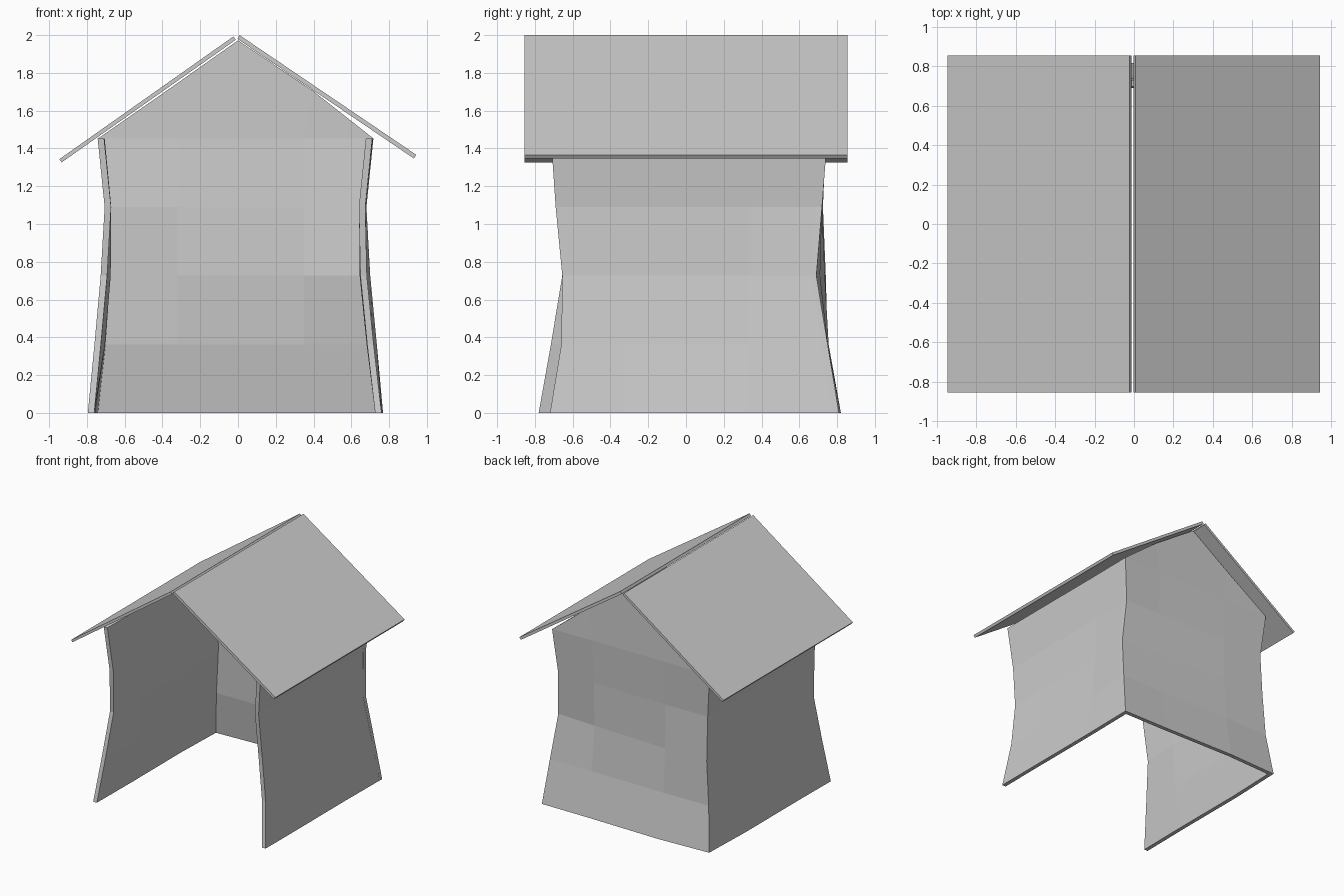
import bpy, bmesh
from mathutils import Vector

if "Cube" in bpy.data.objects:
    bpy.data.objects.remove(bpy.data.objects["Cube"])

Z = [0, 0.363, 0.727, 1.09, 1.453]   # shared row heights of the warped walls
T = 0.034                            # wall thickness


def finish(name, bm):
    bmesh.ops.recalc_face_normals(bm, faces=bm.faces)
    me = bpy.data.meshes.new(name)
    bm.to_mesh(me)
    bm.free()
    ob = bpy.data.objects.new(name, me)
    bpy.context.collection.objects.link(ob)
    return ob


def thicken(bm, offset):
    """Give an open sheet thickness along a vector, closing its rim."""
    keep = bm.faces[:]
    ret = bmesh.ops.extrude_face_region(bm, geom=keep, use_keep_orig=True)
    bmesh.ops.translate(bm, vec=Vector(offset),
                        verts=[g for g in ret["geom"] if isinstance(g, bmesh.types.BMVert)])


def sheet(bm, rows):
    """Grid of quads from rows of points; returns the vertex rows."""
    vs = [[bm.verts.new(p) for p in row] for row in rows]
    for a, b in zip(vs, vs[1:]):
        for i in range(len(a) - 1):
            bm.faces.new((a[i], a[i + 1], b[i + 1], b[i]))
    return vs


def side_wall(name, front_x, mid_x, back_x, front_y, back_y, inward):
    bm = bmesh.new()
    rows = []
    for z, fx, mx, bx, fy, by in zip(Z, front_x, mid_x, back_x, front_y, back_y):
        rows.append([(fx, fy, z), (mx, -0.33, z), (mx, 0.33, z), (bx, by, z)])
    sheet(bm, rows)
    thicken(bm, (inward * T, 0, 0))
    return finish(name, bm)


# outer faces of the back wall at its two ends
left_x = [-0.775, -0.735, -0.71, -0.705, -0.74]
right_x = [0.768, 0.735, 0.70, 0.68, 0.717]
left_y = [0.80, 0.75, 0.74, 0.72, 0.745]
right_y = [0.81, 0.75, 0.69, 0.72, 0.748]

# side walls
side_wall("left_wall", [-0.795, -0.76, -0.727, -0.706, -0.743],
          [-0.79, -0.738, -0.708, -0.705, -0.74], left_x,
          [-0.78, -0.715, -0.655, -0.69, -0.715], [y - 0.015 for y in left_y], 1)
side_wall("right_wall", [0.76, 0.718, 0.682, 0.674, 0.711],
          [0.762, 0.715, 0.678, 0.675, 0.713], right_x,
          [-0.72, -0.66, -0.655, -0.69, -0.715], [y - 0.015 for y in right_y], -1)

# back wall with gable
bm = bmesh.new()
mid_l = [0.82, 0.755, 0.735, 0.725, 0.74]
mid_r = [0.81, 0.75, 0.71, 0.72, 0.74]
rows = []
for z, lx, rx, ly, ml, mr, ry in zip(Z, left_x, right_x, left_y, mid_l, mid_r, right_y):
    rows.append([(lx, ly, z), (-0.32, ml, z), (0.35, mr, z), (rx, ry, z)])
top = sheet(bm, rows)[-1]
slope_l = bm.verts.new((-0.35, 0.735, 1.725))
slope_r = bm.verts.new((0.39, 0.735, 1.71))
apex = bm.verts.new((0.0, 0.73, 1.972))
bm.faces.new((top[0], top[1], slope_l))
bm.faces.new((top[1], top[2], slope_r, apex, slope_l))
bm.faces.new((top[2], top[3], slope_r))
thicken(bm, (0, -T, 0))
finish("back_wall", bm)


# roof slabs, extruded from their end sections
def roof(name, section):
    bm = bmesh.new()
    bm.faces.new([bm.verts.new((x, -0.855, z)) for x, z in section])
    thicken(bm, (0, 1.71, 0))
    finish(name, bm)


roof("left_roof", [(-0.024, 1.993), (-0.012, 1.975), (-0.934, 1.326), (-0.946, 1.343)])
roof("right_roof", [(0.008, 2.0), (-0.003, 1.98), (0.931, 1.347), (0.944, 1.366)])
